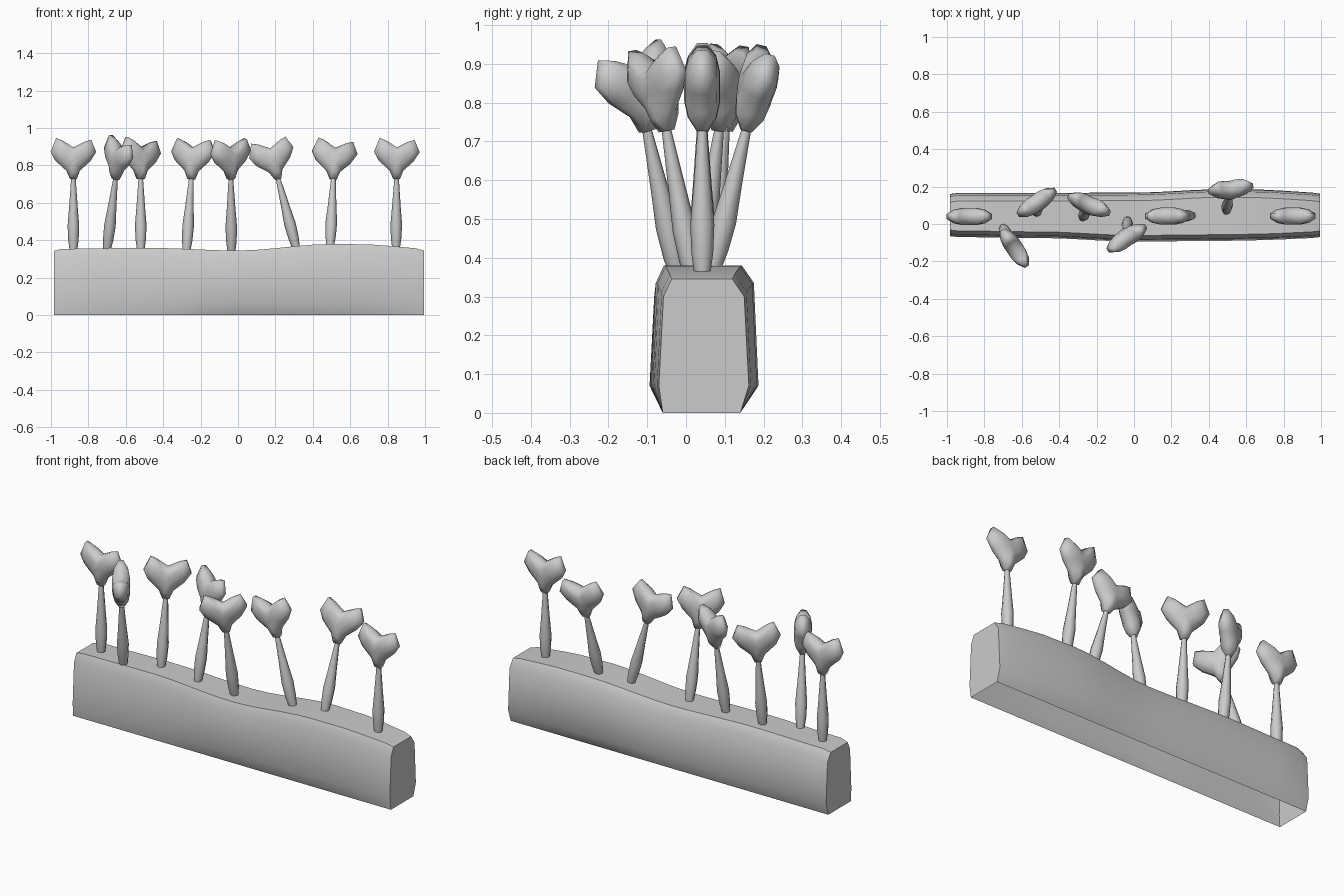
import bpy, math
from mathutils import Vector, Matrix

if "Cube" in bpy.data.objects:
    bpy.data.objects.remove(bpy.data.objects["Cube"], do_unlink=True)

grey = bpy.data.materials.new("plain_grey")
grey.use_nodes = True
grey.diffuse_color = (0.6, 0.6, 0.6, 1)
grey.node_tree.nodes["Principled BSDF"].inputs["Base Color"].default_value = (0.6, 0.6, 0.6, 1)


def make(name, verts, faces, angle):
    mesh = bpy.data.meshes.new(name)
    mesh.from_pydata(verts, [], faces)
    mesh.materials.append(grey)
    obj = bpy.data.objects.new(name, mesh)
    bpy.context.collection.objects.link(obj)
    bpy.ops.object.select_all(action="DESELECT")
    obj.select_set(True)
    bpy.context.view_layer.objects.active = obj
    # Consistent outward normals
    bpy.ops.object.mode_set(mode="EDIT")
    bpy.ops.mesh.select_all(action="SELECT")
    bpy.ops.mesh.normals_make_consistent(inside=False)
    bpy.ops.object.mode_set(mode="OBJECT")
    bpy.ops.object.shade_smooth_by_angle(angle=math.radians(angle))
    return obj


def bridge(a, b, n):
    """Quads between two rings of n vertices starting at a and b."""
    return [(a + i, a + (i + 1) % n, b + (i + 1) % n, b + i) for i in range(n)]


def smooth_lerp(table, x, column):
    for p, q in zip(table, table[1:]):
        if x <= q[0]:
            t = max(0, (x - p[0]) / (q[0] - p[0]))
            t = t * t * (3 - 2 * t)
            return p[column] + (q[column] - p[column]) * t
    return table[-1][column]


# Long wavy planter block, open underneath: x, front y, back y, top z
STATIONS = [(-0.985, -0.065, 0.16, 0.343), (-0.94, -0.07, 0.166, 0.354),
            (-0.5, -0.075, 0.166, 0.36), (0.0, -0.094, 0.168, 0.345),
            (0.5, -0.09, 0.187, 0.38), (0.7, -0.086, 0.183, 0.378),
            (0.95, -0.075, 0.168, 0.357), (0.995, -0.07, 0.162, 0.345)]
xs = [-0.985, -0.94] + [-0.8 + 0.1 * i for i in range(17)] + [0.95, 0.995]
verts, faces, n = [], [], 8
for x in xs:
    f, b, top = (smooth_lerp(STATIONS, x, c) for c in (1, 2, 3))
    verts += [(x, -0.06, 0), (x, f, 0.07), (x, f + 0.012, top - 0.045), (x, f + 0.033, top),
              (x, b - 0.043, top), (x, b - 0.012, top - 0.045), (x, b, 0.07), (x, 0.14, 0)]
for s in range(len(xs) - 1):
    faces += bridge(s * n, s * n + n, n)[:-1]
last = (len(xs) - 1) * n
faces += [tuple(range(n)), tuple(range(last, last + n))]
make("planter_block", verts, faces, 50)

# Heart outline of the flower head, from its base upward
HEART = [(0.018, 0), (0.035, 0.045), (0.09, 0.095), (0.122, 0.145), (0.095, 0.21), (0.06, 0.2),
         (0, 0.17),
         (-0.055, 0.205), (-0.092, 0.22), (-0.122, 0.147), (-0.098, 0.1), (-0.038, 0.045), (-0.018, 0)]


def flower(i, base, tip, yaw):
    base, tip = Vector(base), Vector(tip)
    lean = Vector((0, 0, 1)).rotation_difference(tip - base).to_matrix().to_4x4()
    length = (tip - base).length

    # Stem swelling near the lower third
    place = Matrix.Translation(base) @ lean
    profile = [(0, 0.021), (0.14, 0.028), (0.34, 0.031), (0.6, 0.023), (1.02, 0.012)]
    sides = 8
    v = [place @ Vector((r * math.cos(a), r * math.sin(a), t * length))
         for t, r in profile for a in (math.tau * k / sides for k in range(sides))]
    f = [q for s in range(len(profile) - 1) for q in bridge(s * sides, (s + 1) * sides, sides)]
    f += [tuple(range(sides)), tuple(range(len(v) - sides, len(v)))]
    make(f"stem_{i}", v, f, 60)

    # Puffy heart: rim rings in the middle, smaller rings toward each side
    place = Matrix.Translation(tip) @ lean @ Matrix.Rotation(math.radians(yaw), 4, "Z")
    v, f, m = [], [], len(HEART)
    for scale, y in ((0.35, -0.045), (0.7, -0.036), (1, -0.013), (1, 0.013), (0.7, 0.036), (0.35, 0.045)):
        v += [place @ Vector((x * scale, y, 0.12 + (z - 0.12) * scale)) for x, z in HEART]
    for s in range(5):
        f += bridge(s * m, (s + 1) * m, m)
    f += [tuple(range(m)), tuple(range(5 * m, 6 * m))]
    make(f"heart_head_{i}", v, f, 60)


# Base, stem tip and turn of every flower
FLOWERS = [((-0.88, 0.04), (-0.88, 0.04), 0), ((-0.70, -0.02), (-0.655, -0.1), -56),
           ((-0.52, 0.06), (-0.52, 0.1), 34), ((-0.275, 0.035), (-0.25, 0.085), -23),
           ((-0.035, 0.02), (-0.038, -0.05), 33), ((0.31, 0.045), (0.215, 0.043), 0),
           ((0.493, 0.07), (0.51, 0.155), 8), ((0.845, 0.042), (0.848, 0.042), 0)]
for i, (b, t, yaw) in enumerate(FLOWERS, 1):
    ground = smooth_lerp(STATIONS, b[0], 3) - 0.005
    flower(i, (*b, ground), (*t, 0.727), yaw)
